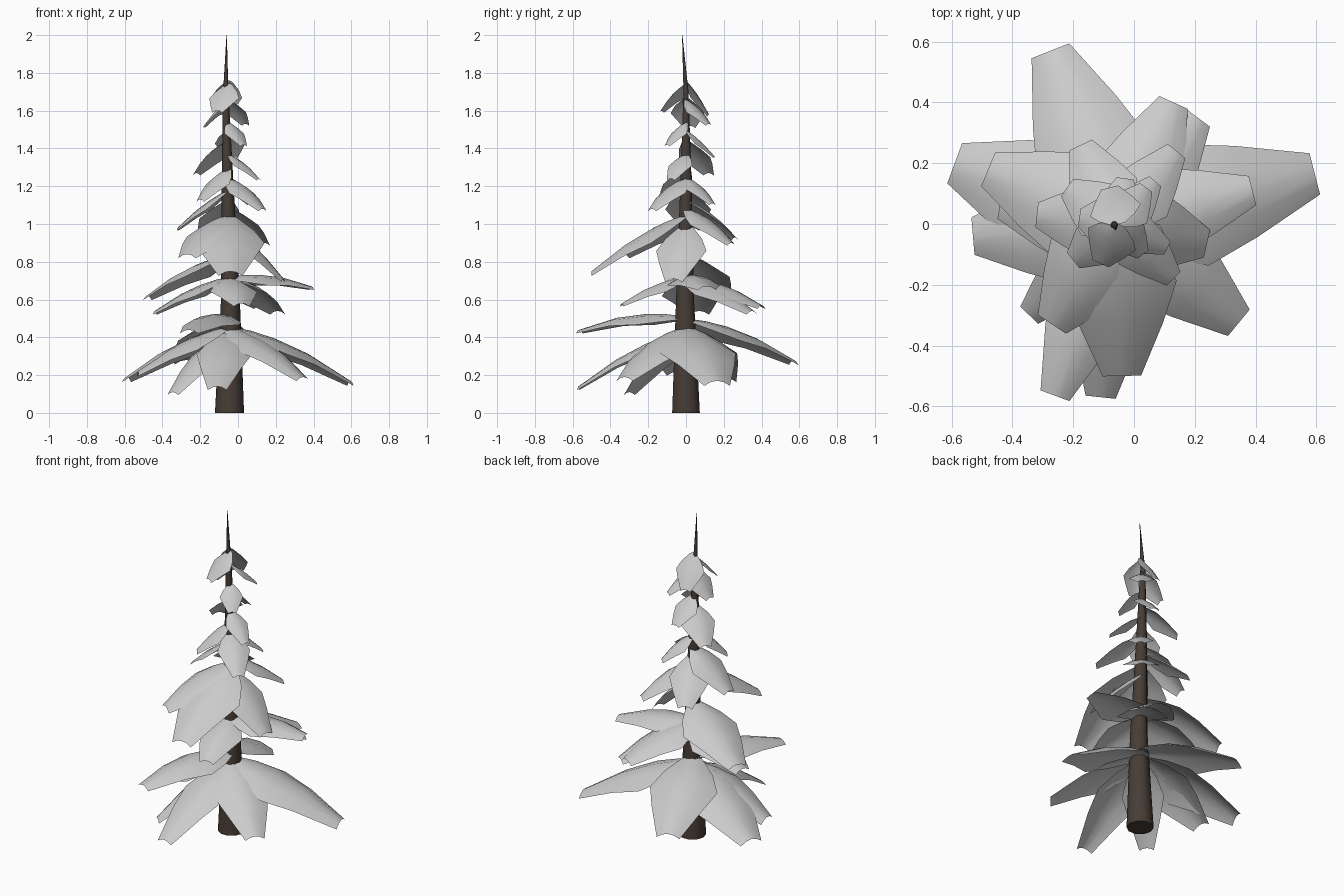
import bpy, bmesh, math
from mathutils import Vector

cube = bpy.data.objects.get("Cube")
if cube:
    bpy.data.objects.remove(cube)


def material(name, color):
    m = bpy.data.materials.new(name)
    m.use_nodes = True
    m.diffuse_color = color
    m.node_tree.nodes["Principled BSDF"].inputs["Base Color"].default_value = color
    return m


bark = material("dark brown bark", (.063, .046, .036, 1))
foliage = material("pale grey foliage", (.6, .6, .6, 1))


def finish(name, bm, mat, angle):
    mesh = bpy.data.meshes.new(name)
    bm.to_mesh(mesh)
    bm.free()
    mesh.materials.append(mat)
    ob = bpy.data.objects.new(name, mesh)
    bpy.context.collection.objects.link(ob)
    bpy.ops.object.select_all(action='DESELECT')
    ob.select_set(True)
    bpy.context.view_layer.objects.active = ob
    bpy.ops.object.shade_smooth_by_angle(angle=math.radians(angle))


# Trunk: tapered rings that end in a thin spike
def trunk(sides=10):
    bm = bmesh.new()
    rings = []
    for x, y, z, radius in [(-.045, 0, 0, .077), (-.04, -.005, .6, .05), (-.055, 0, 1.2, .032),
                            (-.065, 0, 1.7, .014), (-.06, -.02, 2, .001)]:
        ring = []
        for i in range(sides):
            a = math.tau * i / sides
            ring.append(bm.verts.new((x + radius * math.cos(a), y + radius * math.sin(a), z)))
        rings.append(ring)
    for low, high in zip(rings, rings[1:]):
        for i in range(sides):
            j = (i + 1) % sides
            bm.faces.new((low[i], low[j], high[j], high[i]))
    bm.faces.new(rings[0][::-1])
    bm.faces.new(rings[-1])
    finish("trunk", bm, bark, 50)


# Bough: an arched, drooping leaf-shaped sheet from the trunk to its blunt tip
def bough(name, tip, root_height, fullness):
    tip = Vector(tip)
    reach = tip.xy.length
    width = fullness * (.06 + .57 * reach)
    # High boughs have no shared root: each starts above its own tip
    root = Vector((-.05, 0, root_height or tip.z + .08 + .38 * reach))
    out = tip - root
    side = Vector((-out.y, out.x, 0)).normalized()
    bm = bmesh.new()
    rows = []
    for t, spread in [(0, .25), (.18, .72), (.38, 1), (.65, .75), (1, .34)]:
        centre = root + out * t
        centre.z += .28 * out.xy.length * t * (1 - t)
        row = []
        for s in (-1, -.5, 0, .5, 1):
            p = centre + side * (s * spread * width / 2)
            p.z -= .19 * width * spread * s * s
            row.append(bm.verts.new(p))
        rows.append(row)
    for a, b in zip(rows, rows[1:]):
        for i in range(len(a) - 1):
            bm.faces.new((a[i], b[i], b[i + 1], a[i + 1]))
    finish(name, bm, foliage, 60)


# Tier: boughs that share a root height and a fullness, one for each tip
def tier(name, root_height, fullness, *tips):
    for number, tip in enumerate(tips, 1):
        bough(f"{name}_bough_{number}", tip, root_height, fullness)


trunk()
tier("bottom_full", .46, 1, (.595, .165, .17), (-.59, .2, .19), (-.53, -.04, .22),
     (.345, -.325, .19))
tier("bottom_slim", .44, .75, (-.345, -.3, .11), (-.11, -.57, .14))
tier("lower_back", .5, .93, (-.275, .57, .28))
tier("lower_front", .51, .72, (-.26, -.565, .44))
tier("middle", .72, 1, (.21, .35, .54), (.13, .4, .57), (.39, .11, .67),
     (-.44, .07, .54), (.02, -.34, .58))
tier("skirt_front", 1.05, 1.08, (-.27, -.33, .84), (-.04, -.5, .75))
tier("skirt_left", 1, 1.35, (.24, -.065, .71))
tier("skirt_right", .84, 1, (-.48, .18, .62))
tier("upper", None, 1, (.14, .24, .9), (-.175, .26, .93), (-.32, .03, .98),
     (.13, -.18, 1.08), (.07, .14, 1.11), (-.2, -.12, 1.13), (.11, -.08, 1.24),
     (-.22, .12, 1.27))
tier("top", None, 1.1, (-.03, .15, 1.36), (.03, -.1, 1.42), (-.18, .02, 1.52),
     (.04, .12, 1.53), (-.11, -.13, 1.6))
tier("crown", 1.76, 1.2, (-.08, .12, 1.58))
